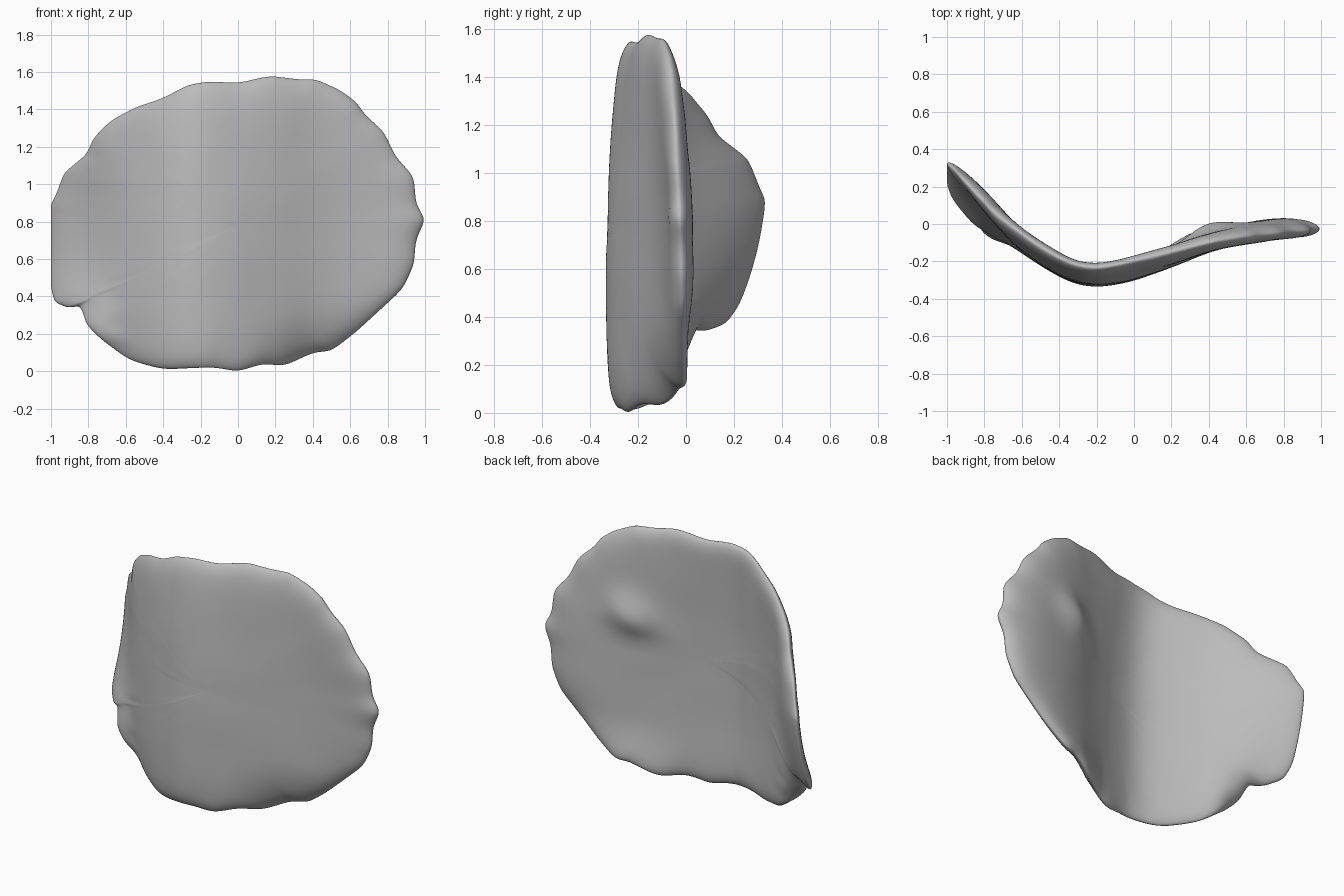
import bpy
import bmesh
import math
from mathutils import Vector, noise

cube = bpy.data.objects.get("Cube")
if cube:
    bpy.data.objects.remove(cube, do_unlink=True)

# Irregular outline of the shard, seen from the front (x, z)
OUTLINE = [
    (-1, .82), (-1, .89), (-.97, .95), (-.93, 1.06), (-.87, 1.11), (-.81, 1.16),
    (-.77, 1.25), (-.68, 1.34), (-.55, 1.41), (-.4, 1.46), (-.27, 1.53),
    (-.15, 1.55), (0, 1.54), (.17, 1.58), (.32, 1.56), (.42, 1.56), (.55, 1.5),
    (.63, 1.44), (.68, 1.37), (.78, 1.28), (.84, 1.15), (.94, 1.04), (.95, .9),
    (1, .81), (.95, .7), (.94, .57), (.88, .44), (.75, .32), (.63, .21),
    (.5, .11), (.4, .1), (.25, .03), (.13, .04), (0, 0), (-.12, .02),
    (-.2, .02), (-.4, .01), (-.58, .06), (-.73, .17), (-.81, .25), (-.84, .35),
    (-.91, .34), (-.98, .37), (-1, .45), (-1, .6)]

# Bend of the slab along x (x, y)
BEND = [(-1, .315), (-.8, .125), (-.65, -.07), (-.4, -.24), (-.25, -.305),
        (-.05, -.275), (.2, -.185), (.4, -.095), (.6, -.04), (.8, -.015), (1, -.02)]

RINGS = [.1, .22, .34, .46, .58, .7, .8, .88, .94, .985]
CENTRE = Vector((0, .78))


def clamp(value):
    return max(0, min(1, value))


def bend_at(x):
    """Depth of the bend at x, running straight on past the ends."""
    for (xa, ya), (xb, yb) in zip(BEND, BEND[1:]):
        if x <= xb:
            break
    return ya + (yb - ya) * (x - xa) / (xb - xa)


def middle(x, z):
    """Depth and slope of the middle of the slab."""
    samples = [bend_at(x + step * .04) for step in range(-2, 3)]
    depth = sum(samples) / len(samples)
    slope = (samples[-1] - samples[0]) / .16
    # vertical bow, upswept side and lower corner leaning back
    depth += .06 * (z - .55) ** 2 * (1 - 2.5 * max(x, 0))
    depth -= .5 * (z - .9) ** 2 * clamp((-x - .65) / .2)
    depth += .7 * max(0, .4 - z) ** 2 * clamp((x - .1) / .25)
    return depth, slope


def surface_point(x, z, t, side):
    """Point on the front (side -1), back (side 1) or rim (side 0)."""
    depth, slope = middle(x, z)
    half = .043 + .015 * clamp(x)
    half *= math.sqrt(1 + slope * slope) * math.sqrt(max(0, 1 - t ** 12))
    y = depth + side * half
    y += .004 * noise.noise(Vector((x * 4, side * 3, z * 4)))
    if side > 0:
        # rounded lump on the back
        spread = ((x - .4) ** 2 + (z - 1.01) ** 2) / .012
        y += .07 * math.exp(-spread)
    return x, y, z


def add_ring(bm, t, side):
    """One loop of the outline, drawn in towards the centre."""
    ring = []
    for a, b in zip(OUTLINE, OUTLINE[1:] + OUTLINE[:1]):
        a, b = Vector(a), Vector(b)
        for corner in (a, (a + b) / 2):
            p = CENTRE.lerp(corner, t)
            ring.append(bm.verts.new(surface_point(p.x, p.y, t, side)))
    return ring


def bridge(bm, a, b):
    count = len(a)
    for i in range(count):
        j = (i + 1) % count
        bm.faces.new((a[i], a[j], b[j], b[i]))


def cap(bm, ring, side):
    hub = bm.verts.new(surface_point(CENTRE.x, CENTRE.y, 0, side))
    for i, vert in enumerate(ring):
        bm.faces.new((vert, ring[(i + 1) % len(ring)], hub))


# Front skin, rim and back skin joined in one closed shell
bm = bmesh.new()
front = [add_ring(bm, t, -1) for t in RINGS]
rim = add_ring(bm, 1.008, 0)
back = [add_ring(bm, t, 1) for t in reversed(RINGS)]
loops = front + [rim] + back
for inner, outer in zip(loops, loops[1:]):
    bridge(bm, inner, outer)
cap(bm, front[0], -1)
cap(bm, back[-1], 1)
bmesh.ops.recalc_face_normals(bm, faces=bm.faces)

mesh = bpy.data.meshes.new("curved_shard")
bm.to_mesh(mesh)
bm.free()
mesh.shade_smooth()
shard = bpy.data.objects.new("curved_shard", mesh)
bpy.context.collection.objects.link(shard)

# Soften the facets
smooth = shard.modifiers.new("soft_surface", "SUBSURF")
smooth.levels = smooth.render_levels = 2

# Plain grey
grey = bpy.data.materials.new("plain_grey")
grey.use_nodes = True
colour = (.5, .5, .5, 1)
grey.diffuse_color = colour
grey.node_tree.nodes["Principled BSDF"].inputs["Base Color"].default_value = colour
mesh.materials.append(grey)
